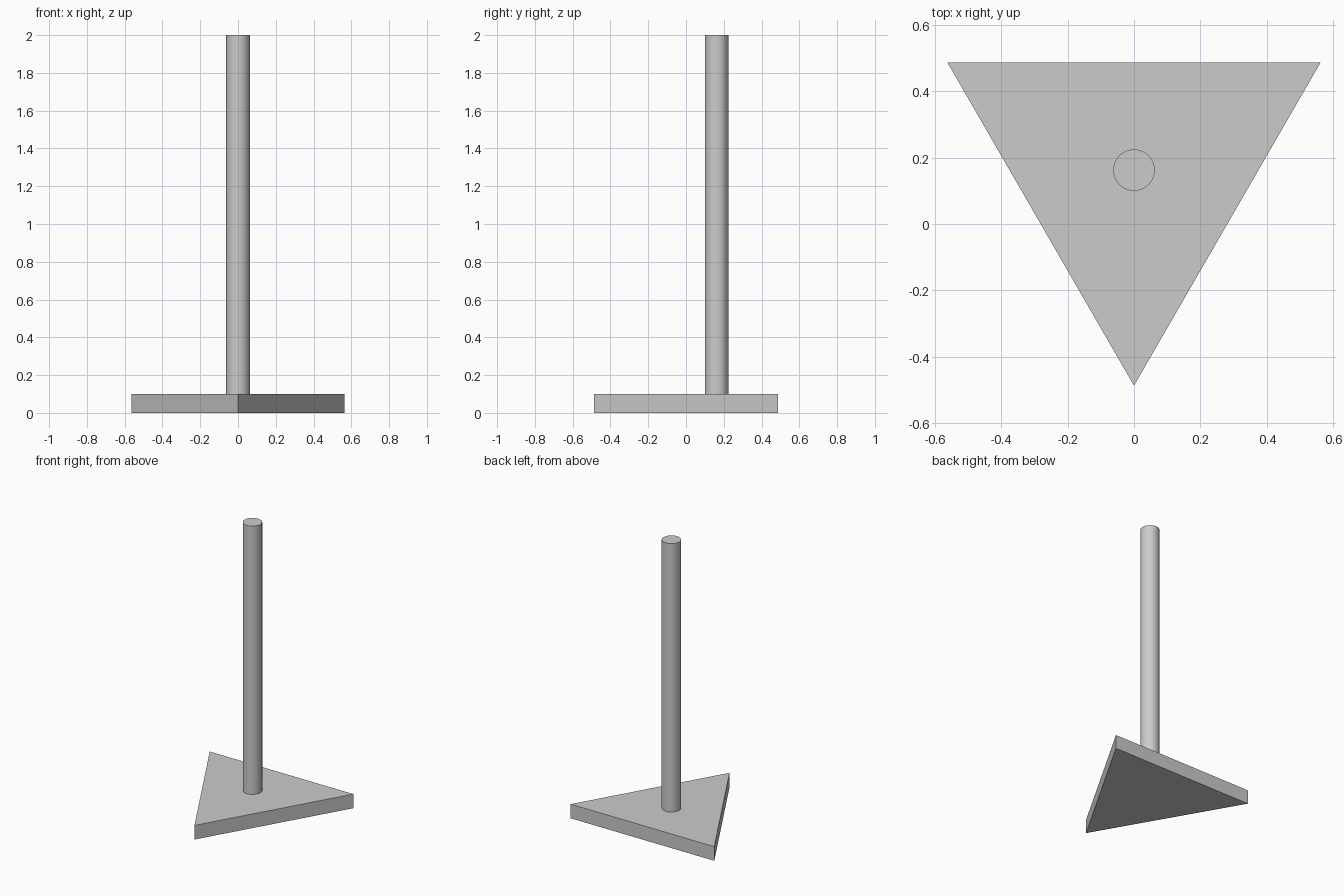
import bpy
import math

cube = bpy.data.objects.get("Cube")
if cube:
    bpy.data.objects.remove(cube, do_unlink=True)

# One plain grey finish
grey = bpy.data.materials.new("grey")
grey.use_nodes = True
colour = (0.6, 0.6, 0.6, 1)
grey.diffuse_color = colour
grey.node_tree.nodes["Principled BSDF"].inputs["Base Color"].default_value = colour

BASE_RADIUS = 0.65
BASE_HEIGHT = 0.1
POLE_RADIUS = 0.0625
TOP = 2.0
CENTRE_Y = BASE_RADIUS / 4  # centres the triangle's extent on y = 0


def prism(name, sides, radius, bottom, top):
    """Upright prism with one corner pointing to the front."""
    bpy.ops.mesh.primitive_cylinder_add(
        vertices=sides, radius=radius, depth=top - bottom,
        location=(0, CENTRE_Y, (bottom + top) / 2), rotation=(0, 0, math.pi))
    obj = bpy.context.object
    obj.name = name
    obj.data.materials.append(grey)
    return obj


# Triangular foot
prism("base", 3, BASE_RADIUS, 0, BASE_HEIGHT)

# Round upright pole
prism("pole", 48, POLE_RADIUS, BASE_HEIGHT, TOP)
bpy.ops.object.shade_smooth_by_angle(angle=math.radians(30))
